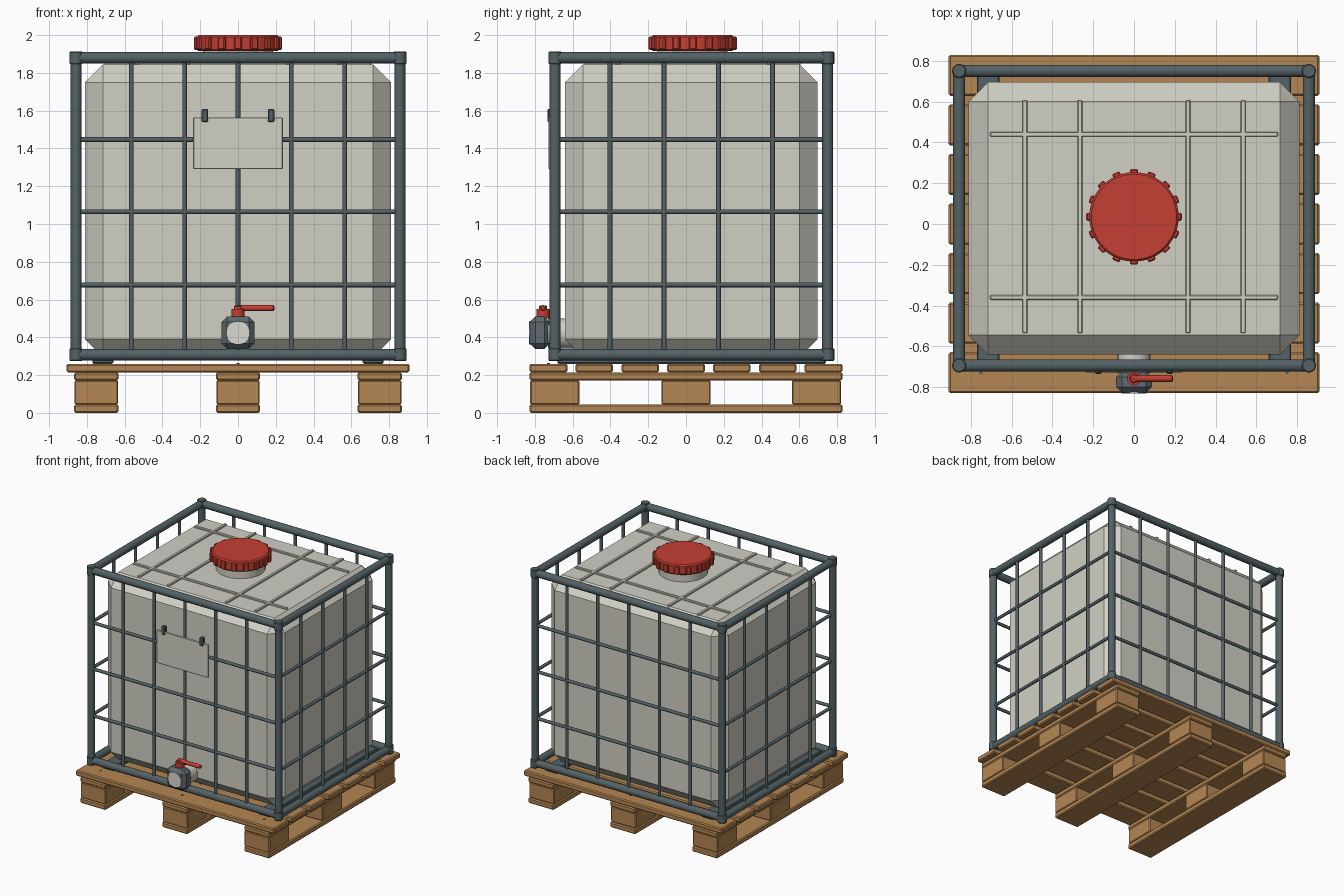
import bpy
import math
from mathutils import Vector

if "Cube" in bpy.data.objects:
    bpy.data.objects.remove(bpy.data.objects["Cube"])


def material(name, rgb):
    m = bpy.data.materials.new(name)
    m.diffuse_color = (*rgb, 1)
    m.use_nodes = True
    m.node_tree.nodes["Principled BSDF"].inputs["Base Color"].default_value = m.diffuse_color
    return m


PLASTIC = material("tank plastic", (0.64, 0.63, 0.56))
WOOD = material("pallet wood", (0.46, 0.24, 0.085))
STEEL = material("cage steel", (0.088, 0.122, 0.132))
VALVE = material("valve grey", (0.115, 0.145, 0.16))
RED = material("red plastic", (0.56, 0.05, 0.033))
PALE = material("pale plastic", (0.70, 0.69, 0.64))


def finish(ob, name, mat, bevel=0.0, smooth=False):
    ob.name = name
    ob.data.materials.append(mat)
    if bevel:
        mod = ob.modifiers.new("bevel", 'BEVEL')
        mod.width = bevel
        mod.segments = 1
        mod.limit_method = 'ANGLE'
        mod.angle_limit = math.radians(50)
    if smooth:
        bpy.ops.object.shade_smooth_by_angle(angle=math.radians(40))
    return ob


def box(name, x, y, z, mat, bevel=0.0):
    """Box from (min, max) ranges."""
    bpy.ops.mesh.primitive_cube_add(size=1)
    ob = bpy.context.object
    for v in ob.data.vertices:
        v.co = [r[0] if c < 0 else r[1] for c, r in zip(v.co, (x, y, z))]
    return finish(ob, name, mat, bevel)


def rod(name, a, b, r, mat, sides=12, bevel=0.0):
    """Cylinder between two points."""
    a, b = Vector(a), Vector(b)
    d = b - a
    bpy.ops.mesh.primitive_cylinder_add(vertices=sides, radius=r, depth=d.length,
                                        location=(a + b) / 2,
                                        rotation=d.to_track_quat('Z', 'Y').to_euler())
    return finish(bpy.context.object, name, mat, bevel, smooth=True)


# Pallet: three skids with blocks, then seven deck boards
for x in (-0.75, 0, 0.75):
    xr = (x - 0.117, x + 0.117)
    box("pallet_skid", xr, (-0.828, 0.828), (0, 0.045), WOOD, 0.008)
    box("pallet_stringer", xr, (-0.828, 0.828), (0.172, 0.215), WOOD, 0.008)
    for y in (-0.695, 0, 0.69):
        box("pallet_block", (x - 0.115, x + 0.115), (y - 0.13, y + 0.13),
            (0.045, 0.172), WOOD, 0.006)
for i in range(7):
    y = (i - 3) * 0.2427
    box("deck_board", (-0.908, 0.908), (y - 0.1, y + 0.1), (0.215, 0.26), WOOD, 0.008)
    for x in (-0.75, 0, 0.75):
        rod("deck_nail", (x, y, 0.255), (x, y, 0.264), 0.009, STEEL, 8)

# Cross rails under the tank
for x in (-0.715, 0.715):
    box("base_rail", (x - 0.055, x + 0.055), (-0.68, 0.74), (0.26, 0.30), STEEL, 0.006)

# Tank with wide chamfers and raised ribs on top
TY = 0.028
box("tank", (-0.81, 0.81), (-0.64, 0.696), (0.295, 1.845), PLASTIC, 0.095)
for x in (-0.535, -0.265, 0.265, 0.535):
    box("top_rib_long", (x - 0.012, x + 0.012), (-0.535, 0.607), (1.835, 1.857), PLASTIC, 0.004)
for y in (-0.36, 0.44):
    box("top_rib_cross", (-0.705, 0.705), (y - 0.012, y + 0.012), (1.835, 1.857), PLASTIC, 0.004)

# Filler neck and ribbed screw cap
CY = 0.035
rod("filler_neck", (0, CY, 1.83), (0, CY, 1.93), 0.185, PLASTIC, 32)
rod("cap", (0, CY, 1.915), (0, CY, 2.0), 0.219, RED, 48, 0.01)
for i in range(16):
    a = i * math.tau / 16
    grip = box("cap_grip", (0.2, 0.234), (-0.02, 0.02), (1.922, 1.992), RED, 0.006)
    grip.location.y = CY
    grip.rotation_euler.z = a

# Cage: corner posts with sockets, top and bottom rails
PX, Y0, Y1 = 0.857, -0.693, 0.75
ZB, ZT = 0.308, 1.88
for x in (-PX, PX):
    for y in (Y0, Y1):
        rod("corner_post", (x, y, 0.28), (x, y, 1.9), 0.029, STEEL, 16)
        for z in (ZB, ZT):
            rod("corner_socket", (x, y, z - 0.034), (x, y, z + 0.034), 0.035, STEEL, 16, 0.005)
for z in (ZB, ZT):
    for y in (Y0, Y1):
        rod("frame_rail_wide", (-PX, y, z), (PX, y, z), 0.03, STEEL, 16)
    for x in (-PX, PX):
        rod("frame_rail_deep", (x, Y0, z), (x, Y1, z), 0.03, STEEL, 16)

# Cage grid bars
R = 0.013
for y in (Y0, Y1):
    for i in range(-2, 3):
        rod("upright_bar", (i * 0.2825, y, ZB), (i * 0.2825, y, ZT), R, STEEL, 10)
for x in (-PX, PX):
    for i in range(4):
        y = TY + (i - 1.5) * 0.287
        rod("side_upright_bar", (x, y, ZB), (x, y, ZT), R, STEEL, 10)
for z in (0.678, 1.065, 1.447):
    for y in (Y0, Y1):
        rod("level_bar", (-PX, y, z), (PX, y, z), R, STEEL, 10)
    for x in (-PX, PX):
        rod("side_level_bar", (x, Y0, z), (x, Y1, z), R, STEEL, 10)

# Sign plate with two clips
box("sign_plate", (-0.238, 0.238), (-0.727, -0.712), (1.29, 1.565), PLASTIC, 0.004)
for x in (-0.175, 0.175):
    box("sign_clip", (x - 0.017, x + 0.017), (-0.734, -0.698), (1.54, 1.61), STEEL, 0.006)

# Outlet valve: pipe, body, end cap and lever
rod("outlet_pipe", (0, -0.55, 0.42), (0, -0.73, 0.42), 0.08, PLASTIC, 24)
box("valve_body", (-0.088, 0.088), (-0.828, -0.72), (0.338, 0.51), VALVE, 0.03)
rod("valve_cap", (0, -0.80, 0.424), (0, -0.831, 0.424), 0.062, PALE, 24)
rod("lever_stem", (0, -0.757, 0.50), (0, -0.757, 0.55), 0.034, RED, 16)
rod("lever_hub", (0, -0.757, 0.54), (0, -0.757, 0.568), 0.022, RED, 16, 0.004)
rod("lever_arm", (-0.01, -0.757, 0.555), (0.192, -0.757, 0.555), 0.016, RED, 12, 0.006)
